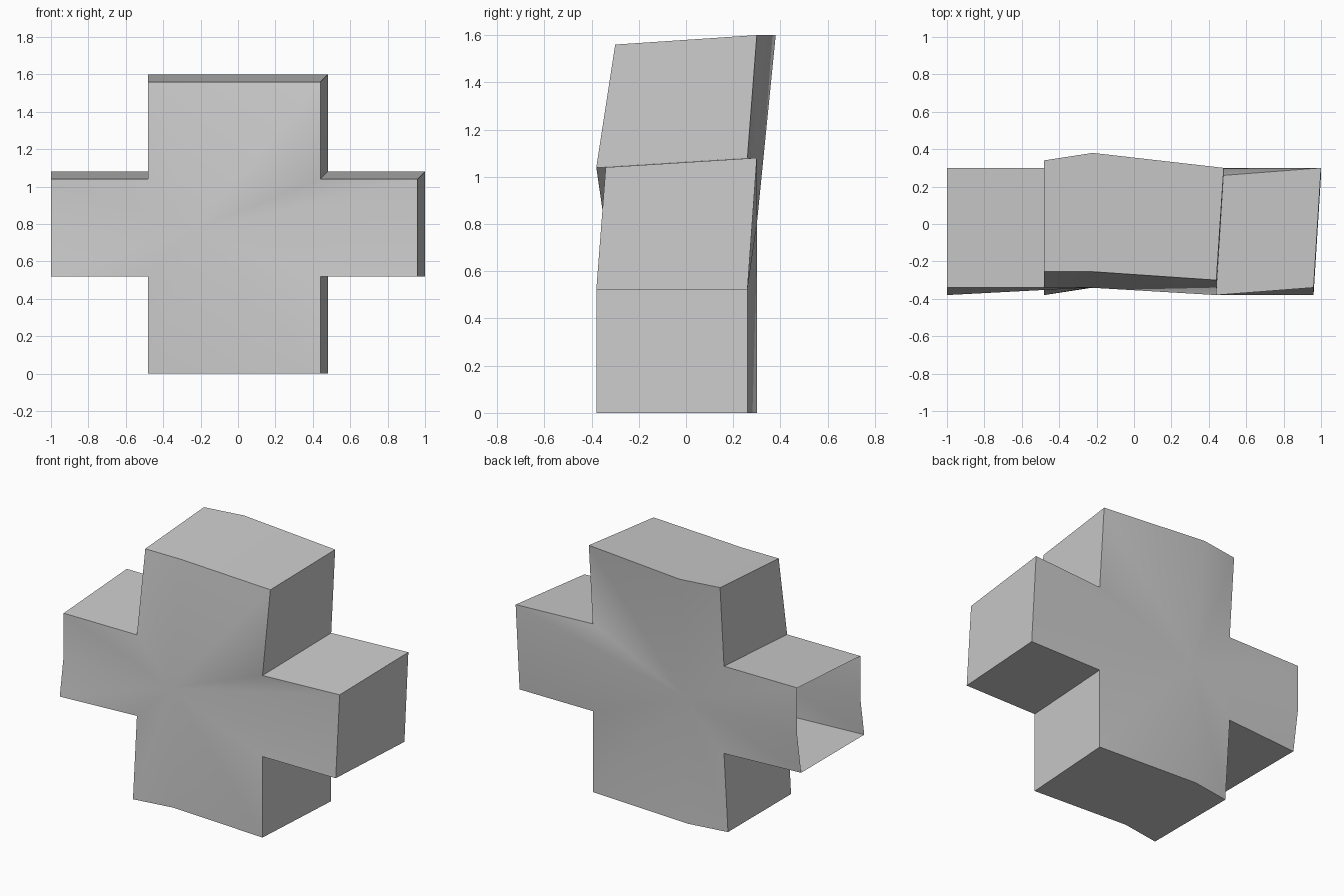
import bpy
import bmesh
import math

cube = bpy.data.objects.get("Cube")
if cube:
    bpy.data.objects.remove(cube, do_unlink=True)

# Single plain grey material
grey = bpy.data.materials.new("plain_grey")
grey.use_nodes = True
colour = (0.6, 0.6, 0.6, 1)
grey.diffuse_color = colour
grey.node_tree.nodes["Principled BSDF"].inputs["Base Color"].default_value = colour

# Grid lines of the cross
STEP = 0.04
far_left, left, ridge, right, far_right = -1, -0.48, -0.22, 0.44, 0.96
bottom, low, middle, high, top = 0, 0.52, 0.77, 1.04, 1.56

# Outline, counter-clockwise from the front: x, z, front depth, back depth
outline = [
    (left, bottom, -0.38, 0.26),
    (ridge, bottom, -0.34, 0.30),
    (right, bottom, -0.38, 0.26),
    (right, low, -0.38, 0.26),
    (far_right, low, -0.38, 0.26),
    (far_right, high, -0.34, 0.30),
    (right, high, -0.38, 0.26),
    (right, top, -0.30, 0.30),
    (ridge, top, -0.255, 0.38),
    (left, top, -0.255, 0.34),
    (left, high, -0.34, 0.30),
    (far_left, high, -0.34, 0.30),
    (far_left, middle, -0.34, 0.30),
    (far_left, low, -0.38, 0.26),
    (left, low, -0.34, 0.30),
]


def grow(x, z):
    """The back outline is one step larger to the right and the top."""
    return x + (STEP if x > 0 else 0), z + (STEP if z > middle else 0)


bm = bmesh.new()
front, back = [], []
for x, z, front_y, back_y in outline:
    front.append(bm.verts.new((x, front_y, z)))
    back_x, back_z = grow(x, z)
    back.append(bm.verts.new((back_x, back_y, back_z)))
front_centre = bm.verts.new((-0.24, -0.34, 0.765))
back_centre = bm.verts.new((-0.2, 0.30, 0.8))

# Front and back fans, joined by side walls; the far left arm end stays open
for i in range(len(outline)):
    j = (i + 1) % len(outline)
    bm.faces.new((front_centre, front[i], front[j])).smooth = True
    bm.faces.new((back_centre, back[j], back[i])).smooth = True
    if outline[i][0] == far_left and outline[j][0] == far_left:
        continue
    bm.faces.new((front[i], back[i], back[j], front[j]))

mesh = bpy.data.meshes.new("cross_shell")
bm.to_mesh(mesh)
bm.free()
mesh.materials.append(grey)
shell = bpy.data.objects.new("cross_shell", mesh)
bpy.context.collection.objects.link(shell)

# Smooth fans with crisp outer edges
bpy.ops.object.select_all(action="DESELECT")
shell.select_set(True)
bpy.context.view_layer.objects.active = shell
bpy.ops.object.shade_smooth_by_angle(angle=math.radians(30))
